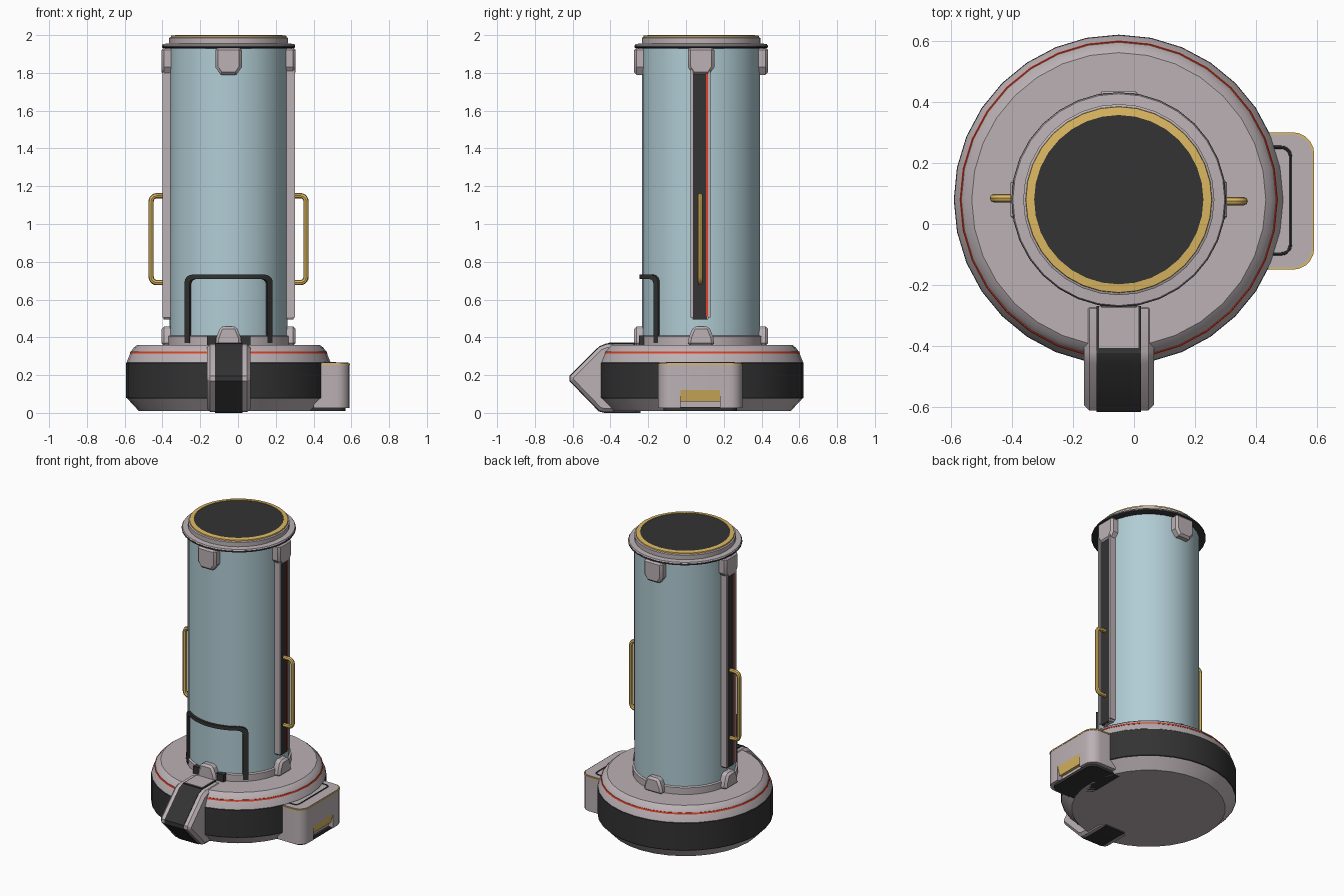
import bpy, bmesh
from math import sin, cos, pi, asin, radians
from mathutils import Matrix, Vector

if "Cube" in bpy.data.objects:
    bpy.data.objects.remove(bpy.data.objects["Cube"])

C = Vector((-0.05, 0.08, 0))   # vertical axis of the tube


def material(name, rgb):
    m = bpy.data.materials.new(name)
    m.diffuse_color = (*rgb, 1)
    m.use_nodes = True
    m.node_tree.nodes["Principled BSDF"].inputs["Base Color"].default_value = m.diffuse_color
    return m


GREY = material("warm_grey", (0.50, 0.44, 0.46))
DARK = material("charcoal", (0.033, 0.033, 0.033))
BLUE = material("pale_blue", (0.44, 0.61, 0.66))
GOLD = material("gold", (0.72, 0.48, 0.12))
RED = material("red", (0.75, 0.05, 0.02))


def finish(name, bm, mat, bevel=0):
    bmesh.ops.remove_doubles(bm, verts=bm.verts, dist=1e-5)
    bmesh.ops.recalc_face_normals(bm, faces=bm.faces)
    me = bpy.data.meshes.new(name)
    bm.to_mesh(me)
    bm.free()
    ob = bpy.data.objects.new(name, me)
    bpy.context.collection.objects.link(ob)
    me.materials.append(mat)
    if bevel:
        mod = ob.modifiers.new("bevel", "BEVEL")
        mod.width, mod.segments = bevel, 1
        mod.limit_method, mod.angle_limit = "ANGLE", radians(60)
    return ob


def lathe(name, prof, mat, ring=False, n=32):
    bm = bmesh.new()
    rows = [[bm.verts.new(C + Vector((r * cos(2 * pi * i / n), r * sin(2 * pi * i / n), z)))
             for i in range(n)] for r, z in prof]
    pairs = list(zip(rows, rows[1:])) + ([(rows[-1], rows[0])] if ring else [])
    for a, b in pairs:
        for i in range(n):
            j = (i + 1) % n
            bm.faces.new((a[i], a[j], b[j], b[i]))
    if not ring:
        bm.faces.new(rows[0])
        bm.faces.new(rows[-1])
    return finish(name, bm, mat)


def prism(name, pts, a, b, mat, M=Matrix(), bevel=0):
    # outline in (u, v), extruded from w = a to w = b, placed by M
    bm = bmesh.new()
    lo, hi = ([bm.verts.new(M @ Vector((u, v, w))) for u, v in pts] for w in (a, b))
    bm.faces.new(lo)
    bm.faces.new(hi)
    for i in range(len(pts)):
        j = (i + 1) % len(pts)
        bm.faces.new((lo[i], lo[j], hi[j], hi[i]))
    return finish(name, bm, mat, bevel)


def frame(u, v, w, o=(0, 0, 0)):
    M = Matrix((u, v, w)).transposed().to_4x4()
    M.translation = o
    return M


def radial(k):   # u tangent, v up, w outwards, on side k of four
    a = k * pi / 2
    return frame((-sin(a), cos(a), 0), (0, 0, 1), (cos(a), sin(a), 0), C)


def rect(u0, u1, v0, v1):
    return [(u0, v0), (u1, v0), (u1, v1), (u0, v1)]


def tube(name, pts, r, mat):
    cu = bpy.data.curves.new(name, "CURVE")
    cu.dimensions, cu.bevel_depth, cu.bevel_resolution = "3D", r, 2
    cu.use_fill_caps = True
    s = cu.splines.new("POLY")
    s.points.add(len(pts) - 1)
    for p, q in zip(s.points, pts):
        p.co = (*q, 1)
    ob = bpy.data.objects.new(name, cu)
    bpy.context.collection.objects.link(ob)
    cu.materials.append(mat)
    return ob


def u_path(x0, x1, y0, y1, r, n=5):   # open U with round corners at x1
    arc = [(x1 - r + r * sin(t), y0 + r - r * cos(t)) for t in (pi / 2 * i / n for i in range(n + 1))]
    return [(x0, y0)] + arc + [(x, y0 + y1 - y) for x, y in reversed(arc)] + [(x0, y1)]


# round base
lathe("base_lower_rim", [(0.475, 0.01), (0.54, 0.08)], GREY)
lathe("base_band", [(0.535, 0.075), (0.542, 0.08), (0.542, 0.265), (0.53, 0.27)], DARK)
lathe("base_top", [(0.53, 0.262), (0.54, 0.268), (0.517, 0.325), (0.502, 0.345), (0.483, 0.36)], GREY)
lathe("base_red_line", [(0.50, 0.315), (0.523, 0.315), (0.52, 0.325), (0.50, 0.325)], RED, True)

# tube, collar and lid
lathe("tube_body", [(0.313, 0.35), (0.313, 1.945)], BLUE)
lathe("tube_collar", [(0.325, 0.355), (0.325, 0.405), (0.315, 0.41)], GREY)
lathe("lid_gasket", [(0.342, 1.93), (0.353, 1.935), (0.353, 1.945)], DARK)
lathe("lid_cap", [(0.352, 1.944), (0.348, 1.953), (0.314, 1.956), (0.314, 1.985), (0.305, 1.99)], GREY)
lathe("lid_gold_ring", [(0.278, 1.985), (0.307, 1.985), (0.305, 1.997), (0.278, 2.0)], GOLD, True)
lathe("lid_disc", [(0.28, 1.98), (0.28, 1.997)], DARK)

# four clamps at top and bottom
for k in range(4):
    M = radial(k)
    prism(f"top_clamp_{k}", [(-0.07, 1.935), (-0.07, 1.83), (-0.042, 1.79), (0.042, 1.79),
                             (0.07, 1.83), (0.07, 1.935)], 0.28, 0.355, GREY, M, 0.014)
    prism(f"bottom_clamp_{k}", [(-0.07, 0.355), (0.07, 0.355), (0.065, 0.40), (0.042, 0.458),
                                (-0.042, 0.458), (-0.065, 0.40)], 0.29, 0.355, GREY, M, 0.014)

# side rails and grab handles
for k, side in ((0, "right"), (2, "left")):
    M = radial(k)
    prism(side + "_rail", [(-0.055, 1.85), (-0.055, 0.51), (-0.045, 0.495), (0.035, 0.495),
                           (0.047, 0.51), (0.047, 1.85)], 0.29, 0.342, GREY, M)
    prism(side + "_rail_panel", rect(-0.042, 0.030, 0.495, 1.83), 0.33, 0.345, DARK, M)
    prism(side + "_rail_red_line", rect(0.027, 0.036, 0.51, 1.83), 0.33, 0.347, RED, M)
    for u0, u1 in ((-0.056, -0.042), (0.036, 0.049)):
        prism(side + "_rail_edge", rect(u0, u1, 0.505, 1.83), 0.30, 0.351, GREY, M)
    tube(side + "_handle", [M @ Vector((-0.005, z, r)) for r, z in u_path(0.33, 0.41, 0.69, 1.15, 0.03)],
         0.014, GOLD)

# curved hatch frame on the front of the tube
def on_tube(s, z, r):
    a = -pi / 2 + asin(s / 0.32)
    return C + Vector((r * cos(a), r * sin(a), z))


def hatch_path(w, top, r):
    p = [(y, x) for x, y in u_path(0.37, top, -w, w, r)]
    mid = len(p) // 2
    x = w - r
    return p[:mid] + [(-x + 2 * x * i / 12, top) for i in range(1, 12)] + p[mid:]


bm = bmesh.new()
outer, inner = hatch_path(0.228, 0.732, 0.04), hatch_path(0.203, 0.708, 0.025)
rows = [[bm.verts.new(on_tube(*p, r)) for p, r in ((o, 0.305), (o, 0.327), (i, 0.327), (i, 0.305))]
        for o, i in zip(outer, inner)]
for a, b in zip(rows, rows[1:]):
    for i in range(4):
        j = (i + 1) % 4
        bm.faces.new((a[i], a[j], b[j], b[i]))
bm.faces.new(rows[0])
bm.faces.new(rows[-1])
finish("hatch_frame", bm, DARK)
prism("hatch_sill", rect(-0.115, 0.115, 0.355, 0.41), 0.28, 0.328, DARK, radial(3))

# front foot wrapping the base
FOOT = frame((0, 1, 0), (0, 0, 1), (1, 0, 0), (-0.05, 0, 0))
wedge = [(-0.42, 0.364), (-0.457, 0.35), (-0.613, 0.195), (-0.613, 0.17), (-0.46, 0.012), (-0.43, 0.004)]
prism("foot_body", [(-0.26, 0.364)] + wedge + [(-0.25, 0.004)], -0.115, 0.115, GREY, FOOT, 0.018)
strip = [(-0.40, 0.362), (-0.423, 0.367), (-0.459, 0.353), (-0.617, 0.196), (-0.617, 0.168),
         (-0.462, 0.008), (-0.43, 0.0), (-0.24, 0.0), (-0.24, 0.02)]
prism("foot_strip", strip, -0.073, 0.073, DARK, FOOT)
prism("foot_top_border", rect(-0.123, 0.023, -0.415, -0.27), 0.355, 0.369, DARK)
prism("foot_top_panel", rect(-0.115, 0.015, -0.407, -0.27), 0.36, 0.372, GREY)

# side box with gold trim, groove and notched lower edge
box = u_path(0.40, 0.59, -0.147, 0.298, 0.07)
mid = len(box) // 2
notch = [(0.59, -0.03), (0.555, -0.03), (0.555, 0.18), (0.59, 0.18)]
prism("side_box_upper", box, 0.12, 0.255, GREY)
prism("side_box_lower", box[:mid] + notch + box[mid:], 0.025, 0.12, GREY)
prism("side_box_trim", u_path(0.40, 0.592, -0.15, 0.301, 0.07), 0.254, 0.262, GOLD)
prism("side_box_lid", u_path(0.40, 0.586, -0.143, 0.294, 0.066), 0.26, 0.266, GREY)
prism("side_box_underside", u_path(0.34, 0.57, -0.12, 0.27, 0.05), 0.01, 0.03, DARK)
tube("side_box_groove", [(x, y, 0.264) for x, y in u_path(0.42, 0.514, -0.098, 0.252, 0.03)], 0.006, DARK)
prism("side_box_latch", [(0.59, 0.12), (0.55, 0.12), (0.55, 0.06), (0.574, 0.06)], -0.03, 0.18, GOLD,
      frame((1, 0, 0), (0, 0, 1), (0, 1, 0)))

# tubes become meshes, smooth shading with sharp edges kept
bpy.ops.object.select_all(action="SELECT")
bpy.context.view_layer.objects.active = bpy.data.objects["right_handle"]
bpy.ops.object.convert(target="MESH")
bpy.ops.object.shade_smooth_by_angle(angle=radians(30))
